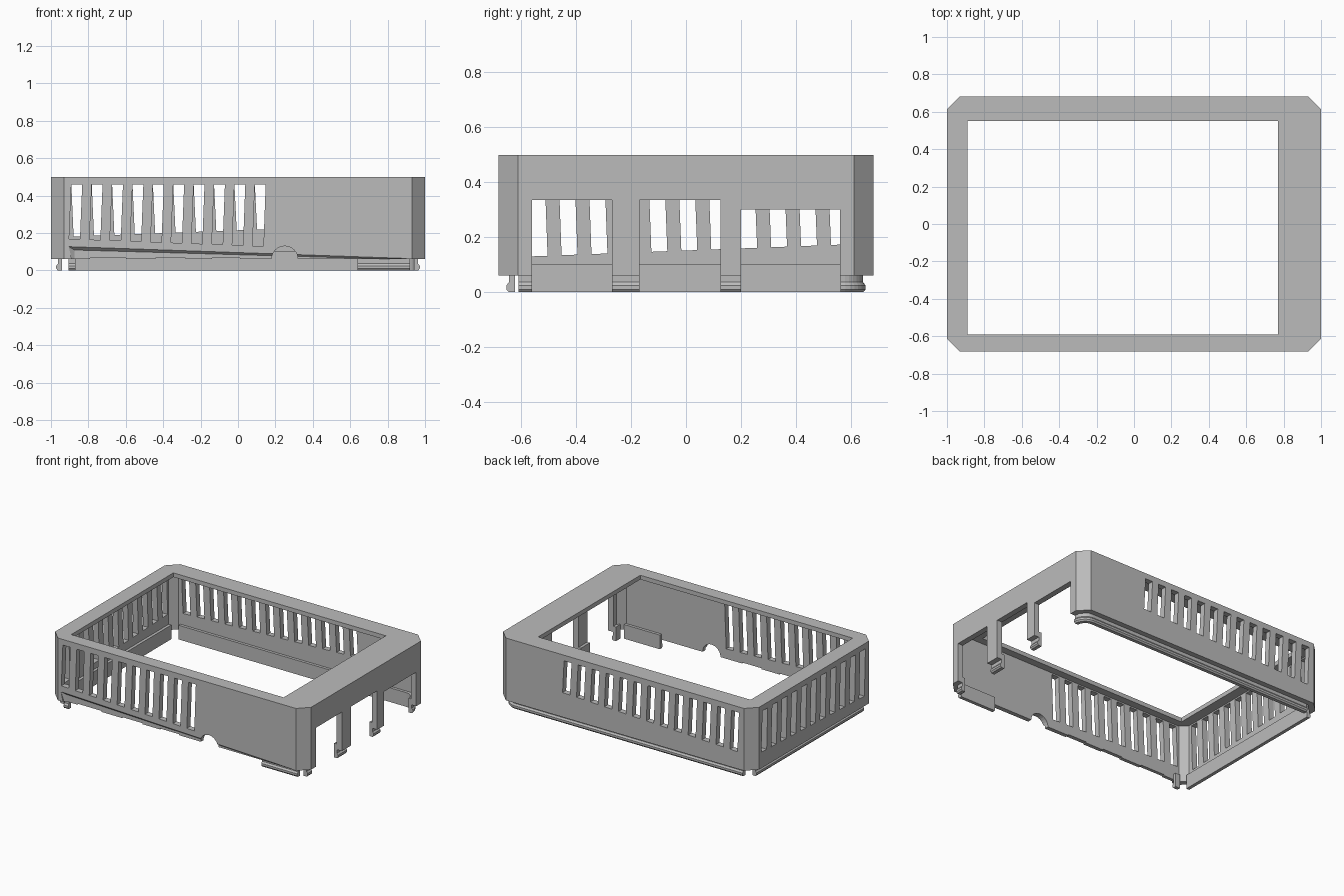
import bpy, bmesh
from math import sin, cos, pi
from mathutils import Vector

if "Cube" in bpy.data.objects:
    bpy.data.objects.remove(bpy.data.objects["Cube"])

grey = bpy.data.materials.new("light grey plastic")
grey.use_nodes = True
COLOUR = (0.5, 0.5, 0.5, 1)
grey.diffuse_color = COLOUR
grey.node_tree.nodes["Principled BSDF"].inputs["Base Color"].default_value = COLOUR

HX, HY, CHAMFER = 1.0, 0.682, 0.07
BOTTOM, TOP, RIM, WALL = 0.06, 0.5, 0.03, 0.04


def make(name, bm):
    bmesh.ops.recalc_face_normals(bm, faces=bm.faces)
    mesh = bpy.data.meshes.new(name)
    bm.to_mesh(mesh)
    bm.free()
    mesh.materials.append(grey)
    ob = bpy.data.objects.new(name, mesh)
    bpy.context.collection.objects.link(ob)
    return ob


def hull(name, points):
    bm = bmesh.new()
    for p in points:
        bm.verts.new(p)
    bmesh.ops.convex_hull(bm, input=bm.verts)
    bmesh.ops.dissolve_limit(bm, angle_limit=0.001, verts=bm.verts, edges=bm.edges)
    return make(name, bm)


def box(name, xs, ys, zs):
    return hull(name, [(x, y, z) for x in xs for y in ys for z in zs])


def octagon(name, inset, z0, z1):
    x, y, c = HX - inset, HY - inset, CHAMFER - inset * 0.58
    plan = [(a, b) for sx in (-1, 1) for sy in (-1, 1)
            for a, b in ((sx * x, sy * (y - c)), (sx * (x - c), sy * y))]
    return hull(name, [(a, b, z) for a, b in plan for z in (z0, z1)])


def cut(target, cutter):
    cutter.hide_render = True
    mod = target.modifiers.new("cut", "BOOLEAN")
    mod.operation, mod.solver, mod.object = "DIFFERENCE", "EXACT", cutter
    bpy.context.view_layer.objects.active = target
    bpy.ops.object.modifier_apply(modifier=mod.name)
    bpy.data.objects.remove(cutter)


# Hollow cover with an off-centre window in its top
cover = octagon("cover", 0, BOTTOM, TOP)
cut(cover, octagon("cavity", WALL, -0.1, TOP - RIM))
cut(cover, box("window", (-0.89, 0.77), (-0.59, 0.55), (0.3, 0.7)))


# Leaning vent slots; u runs to the right along a wall seen from outside
def vents(count, first, base, place):
    for i in range(count):
        u = first + 0.109 * i
        pts = []
        for side in (-0.029, 0.029):
            low = base - 0.038 * (u + side)
            for depth in (-0.1, 0.1):
                pts.append(place(u + side, depth, 0.46))
                pts.append(place(u + side - 0.012, depth, low))
        cut(cover, hull("vent", pts))


vents(10, -0.862, 0.135, lambda u, d, z: (u, d - HY, z))
vents(13, -0.446, 0.215, lambda u, d, z: (-u, HY + d, z))
vents(11, -0.545, 0.152, lambda u, d, z: (d - HX, -u, z))

# Port openings in the right wall, leaving two posts
for y0, y1, top in ((-0.56, -0.27, 0.335), (-0.17, 0.125, 0.335), (0.2, 0.56, 0.3)):
    cut(cover, box("port", (0.9, 1.1), (y0, y1), (-0.1, top)))

# Shallow tapering recess low on the front wall
wedge = []
for x, z, d, shift in ((-0.905, 0.127, 0.018, 0.03), (0.9, 0.064, 0.006, 0)):
    wedge += [(x, -HY - 0.01, z), (x, -HY, z), (x + shift, d - HY, z - d),
              (x + shift, d - HY, 0), (x + shift, -HY - 0.01, 0)]
cut(cover, hull("recess", wedge))

# Round cable notch and small steps in the lower front edge
arch = [(0.25 + 0.07 * cos(a * pi / 12), y, BOTTOM + 0.07 * sin(a * pi / 12))
        for a in range(24) for y in (-0.8, -0.55)]
cut(cover, hull("cable_notch", arch))
for x0, x1 in ((-0.79, -0.6), (-0.44, -0.28), (-0.14, 0.01)):
    cut(cover, box("step", (x0, x1), (-0.8, -0.6), (0, 0.067)))

# Snap lips: a ridged profile (distance inside the outer face, height)
PROFILE = [(-0.06, 0), (-0.036, 0), (-0.028, 0.01), (-0.028, 0.024),
           (-0.037, 0.036), (-0.037, 0.1), (-0.06, 0.1)]


def lip(name, path):
    bm = bmesh.new()
    rings = []
    for x, y, nx, ny in path:
        rings.append([bm.verts.new((x + nx * d, y + ny * d, z)) for d, z in PROFILE])
    n = len(PROFILE)
    for a, b in zip(rings, rings[1:]):
        for i in range(n):
            j = (i + 1) % n
            bm.faces.new((a[i], a[j], b[j], b[i]))
    bm.faces.new(rings[0])
    bm.faces.new(rings[-1])
    make(name, bm)


def front_lip(name, x0, x1):
    lip(name, [(x0, -HY, 0, -1), (x1, -HY, 0, -1)])


def side_lip(name, side, y0, y1):
    lip(name, [(side * HX, y0, side, 0), (side * HX, y1, side, 0)])


front_lip("front_tab", 0.64, 0.92)
front_lip("front_corner_clip", -0.905, -0.87)
side_lip("right_corner_clip", 1, -0.61, -0.56)
side_lip("front_post_foot", 1, -0.27, -0.17)
side_lip("rear_post_foot", 1, 0.125, 0.2)
side_lip("left_lip", -1, -0.6, 0.6)

# Back lip, rounding the corner beside the ports
R = 0.12
back = [(-0.9, HY, 0, 1)]
for k in range(9):
    n = Vector((sin(k * pi / 16), cos(k * pi / 16)))
    back.append((HX - R + R * n.x, HY - R + R * n.y, n.x, n.y))
lip("back_lip", back)
